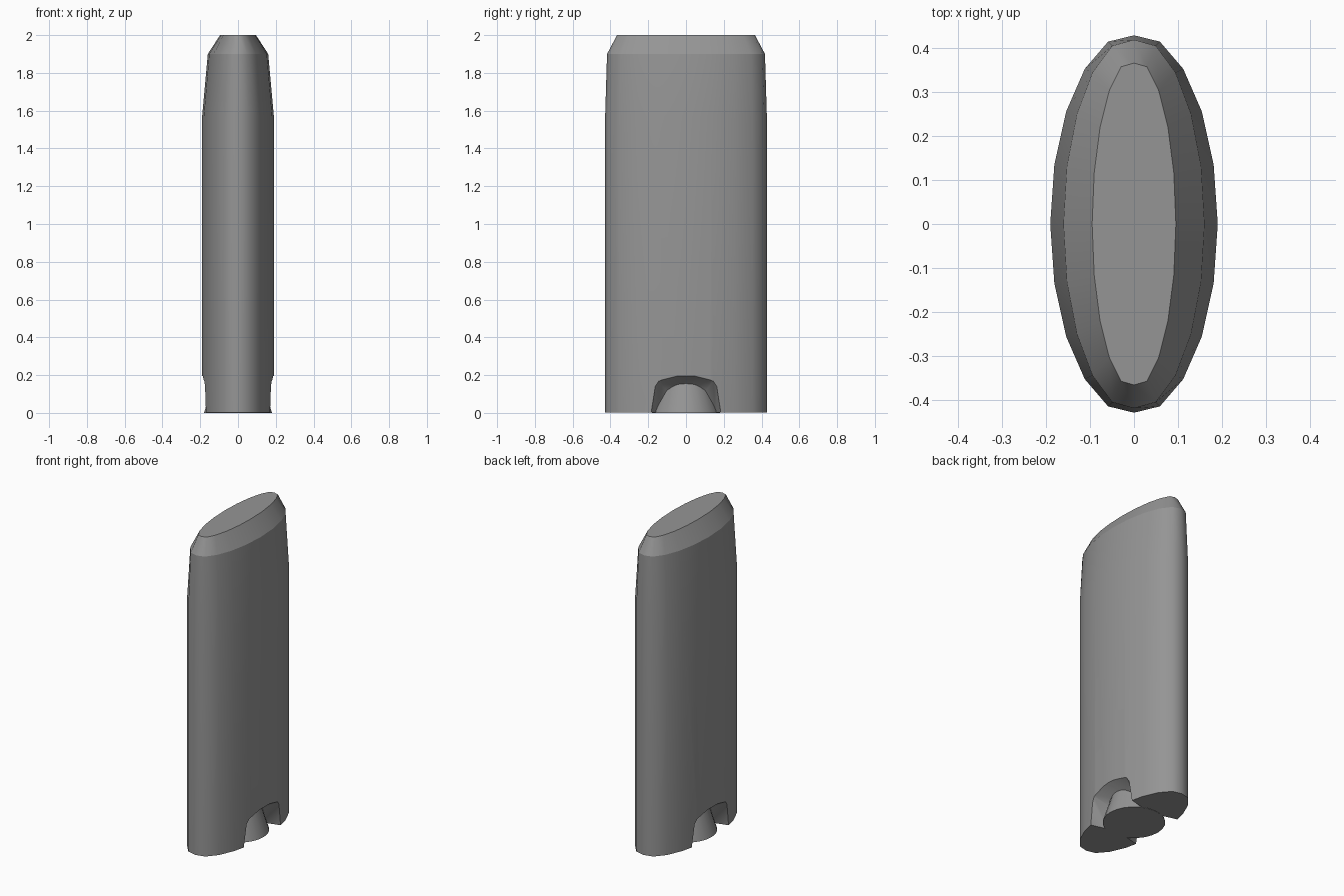
import bpy, bmesh, math
from mathutils import Vector

if "Cube" in bpy.data.objects:
    bpy.data.objects.remove(bpy.data.objects["Cube"], do_unlink=True)

# Single grey plastic
plastic = bpy.data.materials.new("grey_plastic")
plastic.use_nodes = True
GREY = (0.3, 0.3, 0.3, 1)
plastic.diffuse_color = GREY
plastic.node_tree.nodes["Principled BSDF"].inputs["Base Color"].default_value = GREY


def finish(name, bm):
    bmesh.ops.recalc_face_normals(bm, faces=bm.faces)
    mesh = bpy.data.meshes.new(name)
    bm.to_mesh(mesh)
    bm.free()
    mesh.materials.append(plastic)
    obj = bpy.data.objects.new(name, mesh)
    bpy.context.collection.objects.link(obj)
    return obj


def select(obj):
    bpy.ops.object.select_all(action='DESELECT')
    obj.select_set(True)
    bpy.context.view_layer.objects.active = obj


def loft(name, levels, sides):
    """Stack oval rings of (z, x radius, y radius, y limit) and cap both ends."""
    bm = bmesh.new()
    rings = []
    for z, rx, ry, limit in levels:
        ring = []
        for i in range(sides):
            a = math.tau * i / sides
            y = max(-limit, min(limit, ry * math.cos(a)))
            ring.append(bm.verts.new((rx * math.sin(a), y, z)))
        rings.append(ring)
    for low, high in zip(rings, rings[1:]):
        for i in range(sides):
            j = (i + 1) % sides
            bm.faces.new((low[i], low[j], high[j], high[i]))
    bm.faces.new(rings[0])
    bm.faces.new(rings[-1])
    return finish(name, bm)


# Oval container body with tapered shoulders
body = loft("container_body", [
    (0.002, 0.19, 0.435, 0.428),
    (1.57, 0.19, 0.435, 0.428),
    (1.90, 0.16, 0.425, 0.418),
    (2.00, 0.095, 0.375, 0.365)], 20)

# Tapered arch scoops on both broad sides: outer and inner arch points
ARCH = [
    ((0.171, 0.185, -0.03), (0.082, 0.162, -0.03)),
    ((0.171, 0.185, 0.00), (0.082, 0.162, 0.00)),
    ((0.179, 0.145, 0.168), (0.105, 0.105, 0.12)),
    ((0.188, 0.05, 0.195), (0.126, 0.05, 0.15)),
]
for side, label in ((1, "left"), (-1, "right")):
    bm = bmesh.new()
    for outer, inner in ARCH:
        o, i = Vector(outer), Vector(inner)
        for p in (o + (o - i) * 0.5, i - (o - i) * 0.25):
            for flip in (1, -1):
                bm.verts.new((side * p.x, flip * p.y, p.z))
    bmesh.ops.convex_hull(bm, input=bm.verts)
    cutter = finish(label + "_scoop_cutter", bm)
    cutter.hide_render = True
    cutter.hide_viewport = True
    cut = body.modifiers.new(label + "_scoop", 'BOOLEAN')
    cut.object = cutter
    cut.operation = 'DIFFERENCE'
    cut.solver = 'EXACT'
    select(body)
    bpy.ops.object.modifier_apply(modifier=cut.name)
    bpy.data.objects.remove(cutter, do_unlink=True)

# Flared turning dial set into the base
dial = loft("base_dial", [(0.0, 0.18, 0.18, 1), (0.18, 0.125, 0.125, 1)], 24)

for obj in (body, dial):
    select(obj)
    bpy.ops.object.shade_smooth_by_angle(angle=math.radians(40))

# Crisp line around the shoulder
sharp = body.data.attributes.get("sharp_edge") or body.data.attributes.new("sharp_edge", 'BOOLEAN', 'EDGE')
for edge in body.data.edges:
    if all(abs(body.data.vertices[v].co.z - 1.9) < 0.01 for v in edge.vertices):
        edge.use_edge_sharp = True
